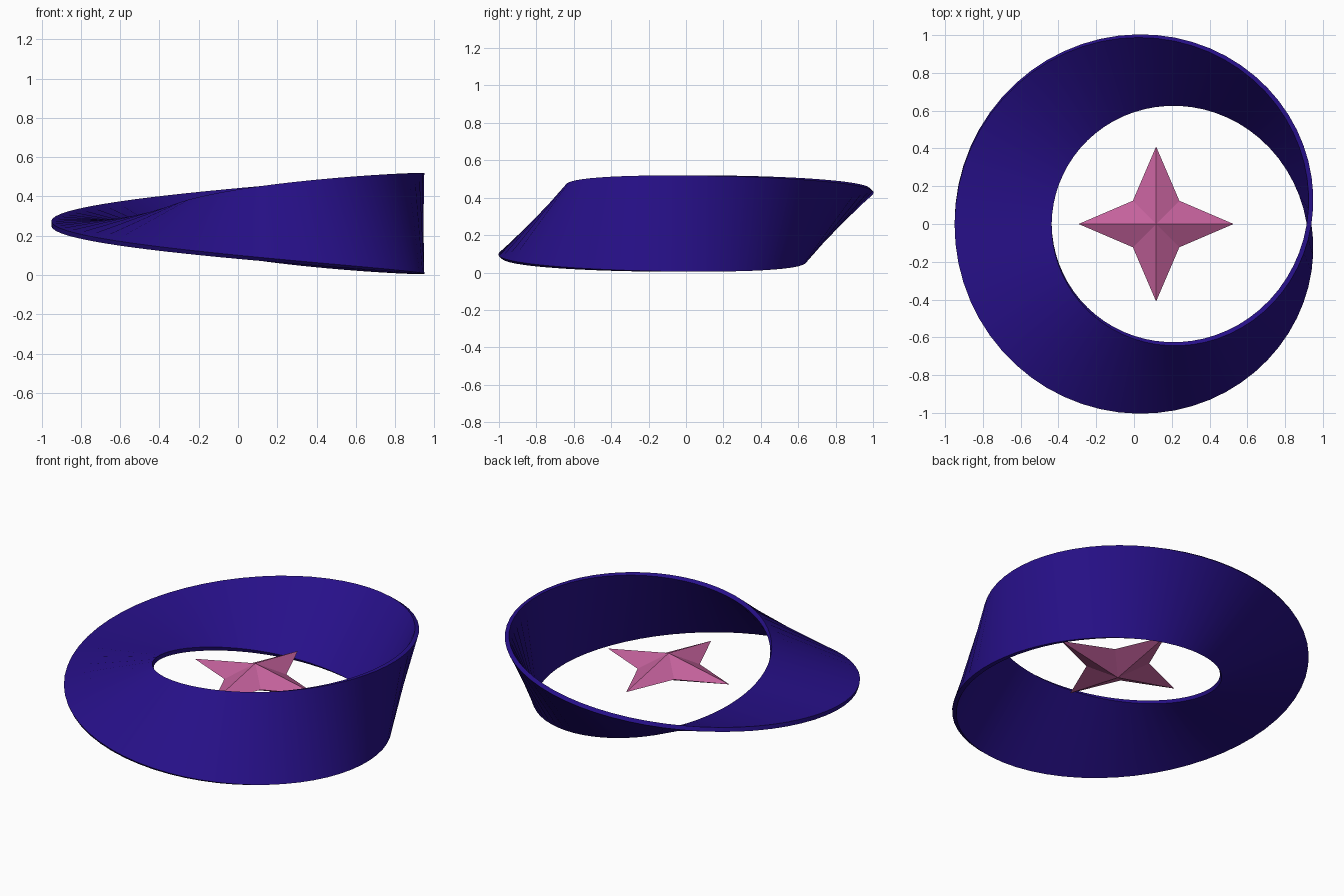
import bpy, bmesh, math
from mathutils import Vector

cube = bpy.data.objects.get("Cube")
if cube:
    bpy.data.objects.remove(cube, do_unlink=True)

CENTRE = Vector((0.117, 0, 0.262))


def material(name, colour):
    mat = bpy.data.materials.new(name)
    mat.use_nodes = True
    mat.diffuse_color = colour
    mat.node_tree.nodes["Principled BSDF"].inputs["Base Color"].default_value = colour
    return mat


def add_object(name, bm, mat):
    bmesh.ops.recalc_face_normals(bm, faces=bm.faces)
    mesh = bpy.data.meshes.new(name)
    bm.to_mesh(mesh)
    bm.free()
    mesh.materials.append(mat)
    obj = bpy.data.objects.new(name, mesh)
    obj.location = CENTRE
    bpy.context.collection.objects.link(obj)
    return obj


# Half-twisted band: a thin rectangle swept round a circle, turning 180 degrees
def twisted_band(radius, half_width, half_thick, steps):
    bm = bmesh.new()
    corners = [(1, 1), (1, -1), (-1, -1), (-1, 1)]
    rings = []
    for i in range(steps):
        a = math.tau * i / steps
        out = Vector((math.cos(a), math.sin(a), 0))
        up = Vector((0, 0, 1))
        across = up * math.cos(a / 2) + out * math.sin(a / 2)
        normal = out * math.cos(a / 2) - up * math.sin(a / 2)
        rings.append([bm.verts.new(out * radius + across * half_width * w
                                   + normal * half_thick * t) for w, t in corners])
    # The last section joins the first one turned by half a turn
    rings.append(rings[0][2:] + rings[0][:2])
    for r, s in zip(rings, rings[1:]):
        for k in range(4):
            n = (k + 1) % 4
            bm.faces.new((r[k], r[n], s[n], s[k]))
    return bm


# Four-pointed star with a raised peak on both sides
def star(tip, notch, peak):
    bm = bmesh.new()
    rim = []
    for i in range(8):
        a = math.tau * i / 8
        r = notch if i % 2 else tip
        rim.append(bm.verts.new((r * math.cos(a), r * math.sin(a), 0)))
    for z in (peak, -peak):
        top = bm.verts.new((0, 0, z))
        for i in range(8):
            bm.faces.new((rim[i], rim[(i + 1) % 8], top))
    return bm


indigo = material("indigo", (0.02, 0.005, 0.25, 1))
pink = material("rose pink", (0.55, 0.12, 0.33, 1))

band = add_object("twisted_band", twisted_band(0.81, 0.257, 0.0125, 64), indigo)
add_object("star", star(0.41, 0.174, 0.082), pink)

bpy.context.view_layer.objects.active = band
band.select_set(True)
bpy.ops.object.shade_smooth_by_angle(angle=math.radians(30))
band.select_set(False)
